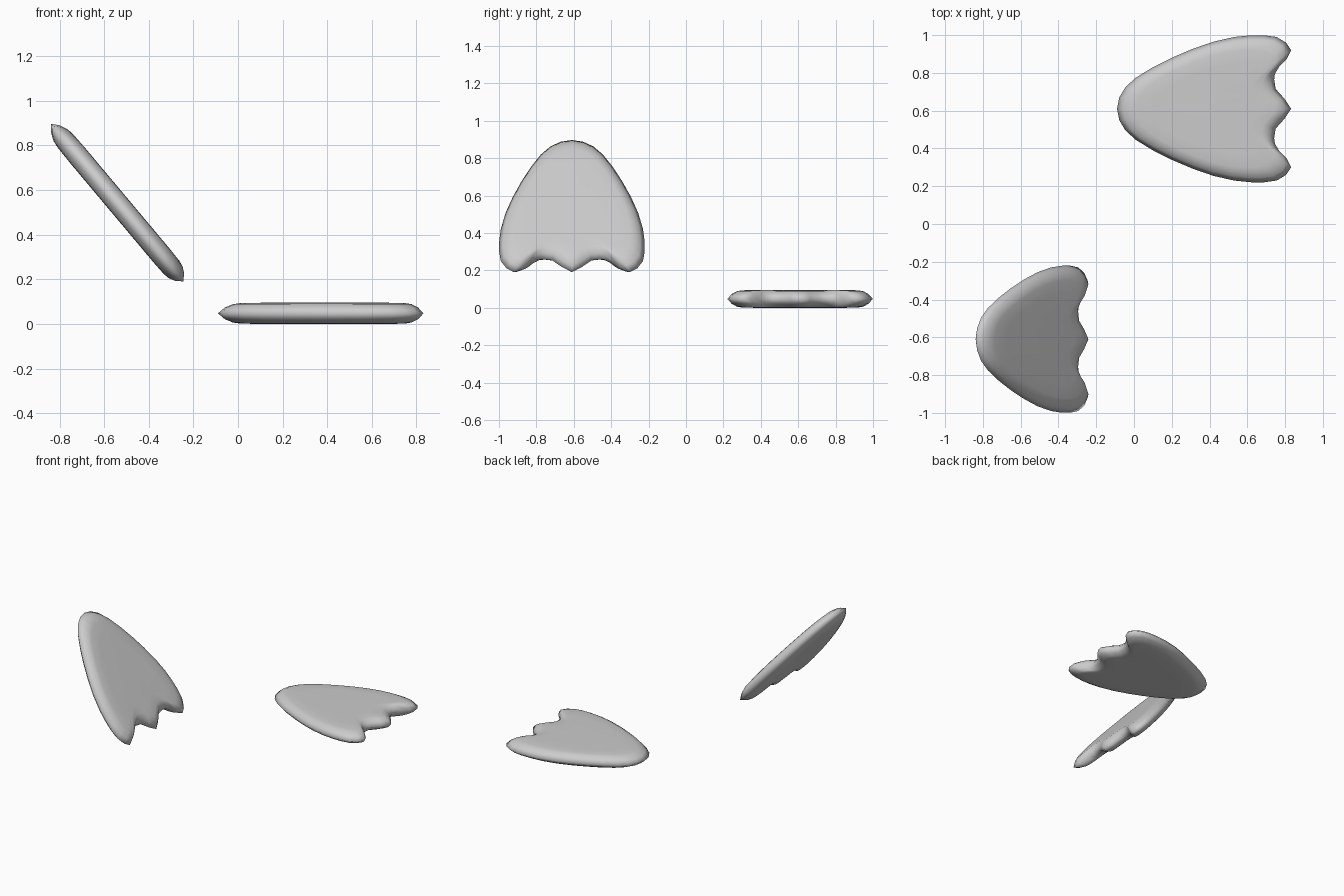
import bpy, bmesh
from math import radians

if "Cube" in bpy.data.objects:
    bpy.data.objects.remove(bpy.data.objects["Cube"])

# Half outline of a webbed foot: heel at the origin, toes towards +x
HALF = [(0, 0), (0.012, 0.06), (0.045, 0.115), (0.10, 0.165), (0.19, 0.22),
        (0.29, 0.27), (0.40, 0.317), (0.51, 0.355), (0.62, 0.38), (0.71, 0.389),
        (0.78, 0.389), (0.845, 0.38), (0.895, 0.35), (0.922, 0.31),
        (0.90, 0.265), (0.86, 0.225), (0.836, 0.185), (0.832, 0.155),
        (0.84, 0.105), (0.885, 0.055), (0.922, 0)]
OUTLINE = HALF + [(x, -y) for x, y in HALF[-2:0:-1]]
CENTRE = 0.51

# Rounded rim: (outline scale, height) from bottom to top
RIM = [(0.94, 0.026), (0.87, 0.041), (0.80, 0.046), (0.62, 0.0475)]
RINGS = [(s, -h) for s, h in reversed(RIM)] + [(1.0, 0.0)] + RIM


def webbed_foot(name, location, tilt):
    bm = bmesh.new()
    rings = [[bm.verts.new((CENTRE + (x - CENTRE) * s, y * s, z)) for x, y in OUTLINE]
             for s, z in RINGS]
    n = len(OUTLINE)
    for a, b in zip(rings, rings[1:]):
        for i in range(n):
            j = (i + 1) % n
            bm.faces.new((a[i], a[j], b[j], b[i]))
    # Flat sole and top
    bm.faces.new(rings[0])
    bm.faces.new(rings[-1])
    bmesh.ops.recalc_face_normals(bm, faces=bm.faces)
    for f in bm.faces:
        f.smooth = True
    mesh = bpy.data.meshes.new(name)
    bm.to_mesh(mesh)
    bm.free()
    obj = bpy.data.objects.new(name, mesh)
    obj.location = location
    obj.rotation_euler = (0, radians(tilt), 0)
    bpy.context.collection.objects.link(obj)
    return obj


# One foot flat on the ground, one lifted with the toes pointing down
webbed_foot("flat_foot", (-0.09, 0.61, 0.0475), 0)
webbed_foot("raised_foot", (-0.838, -0.61, 0.897), 50)
